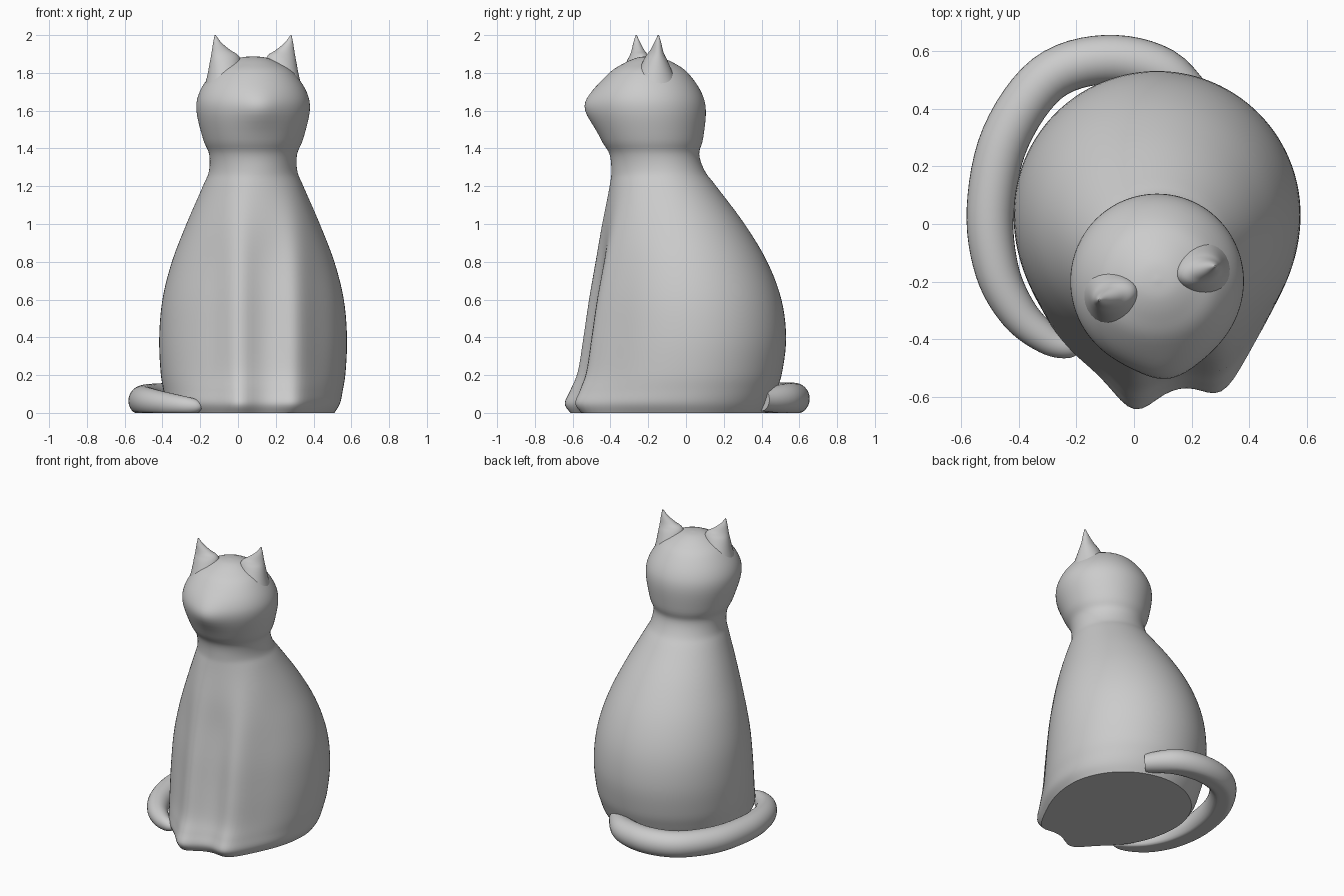
import bpy, bmesh, math
from mathutils import Vector

cube = bpy.data.objects.get("Cube")
if cube:
    bpy.data.objects.remove(cube, do_unlink=True)

grey = bpy.data.materials.new("plain grey")
grey.use_nodes = True
grey.diffuse_color = (0.6, 0.6, 0.6, 1)
grey.node_tree.nodes["Principled BSDF"].inputs["Base Color"].default_value = (0.6, 0.6, 0.6, 1)


def smooth_rows(rows, steps):
    """Catmull-Rom interpolation through rows of numbers."""
    rows = [Vector(r) for r in rows]
    out = []
    last = len(rows) - 1
    for i in range(last):
        a, b, c, d = rows[max(i - 1, 0)], rows[i], rows[i + 1], rows[min(i + 2, last)]
        for s in range(steps):
            t = s / steps
            out.append(b + ((c - a) * t + (2 * a - 5 * b + 4 * c - d) * t**2
                            + (3 * b - a - 3 * c + d) * t**3) / 2)
    return out + [rows[-1]]


def loft(name, rings):
    """Skin closed rings of points and cap both ends."""
    bm = bmesh.new()
    loops = [[bm.verts.new(p) for p in ring] for ring in rings]
    n = len(loops[0])
    for lo, hi in zip(loops, loops[1:]):
        for i in range(n):
            j = (i + 1) % n
            bm.faces.new((lo[i], lo[j], hi[j], hi[i]))
    bm.faces.new(loops[0][::-1])
    bm.faces.new(loops[-1])
    bmesh.ops.recalc_face_normals(bm, faces=bm.faces)
    mesh = bpy.data.meshes.new(name)
    bm.to_mesh(mesh)
    bm.free()
    mesh.materials.append(grey)
    obj = bpy.data.objects.new(name, mesh)
    bpy.context.collection.objects.link(obj)
    bpy.ops.object.select_all(action="DESELECT")
    obj.select_set(True)
    bpy.context.view_layer.objects.active = obj
    bpy.ops.object.shade_smooth_by_angle(angle=math.radians(50))
    return obj


def bell(x, centre, width):
    return math.exp(-((x - centre) / width) ** 2 / 2)


def angles(n):
    return [2 * math.pi * i / n for i in range(n)]


MID = 0.08  # x of the body axis

# Body and head: height, half width, front y, back y, leg ridge depth
profile = [
    (0, .43, -.55, .42, .07), (.05, .46, -.57, .45, .08), (.12, .475, -.55, .48, .07),
    (.22, .49, -.52, .51, .06), (.4, .497, -.49, .53, .06), (.6, .48, -.465, .505, .055),
    (.8, .43, -.44, .43, .045), (1, .353, -.425, .31, .025), (1.2, .266, -.4, .16, .008),
    (1.28, .234, -.395, .1, 0), (1.37, .233, -.405, .07, 0), (1.45, .265, -.45, .09, 0),
    (1.6, .3, -.505, .105, 0), (1.7, .283, -.485, .08, 0), (1.8, .215, -.405, .01, 0),
    (1.85, .14, -.33, -.06, 0), (1.88, .07, -.26, -.13, 0), (1.888, .005, -.2, -.19, 0),
]


def body_ring(row):
    z, half, front, back, ridge = row
    cy = back - half  # the back half is round
    nose = .032 * bell(z, 1.62, .07)
    ring = []
    for t in angles(112):
        x, s = MID + half * math.cos(t), math.sin(t)
        if s > 0:
            y = cy + half * s
        else:
            y = cy + (cy - front) * s
            fade = min(1, -2 * s)
            y -= fade * ridge * (bell(x, 0, .065) + bell(x, .31, .065))
            y -= fade * nose * bell(x, .12, .08)
        ring.append((x, y, z))
    return ring


loft("body_and_head", [body_ring(r) for r in smooth_rows(profile, 5)])

# Ears: height, inner edge, outer edge, half thickness; set across a turned axis
ear_rows = [
    (1.68, .06, .275, .14), (1.78, .065, .25, .1), (1.86, .07, .236, .065),
    (1.895, .085, .23, .045), (1.92, .125, .226, .032), (1.96, .175, .22, .018),
    (2, .206, .212, .003),
]
across, forward = Vector((.96, .28, 0)), Vector((.28, -.96, 0))
for name, side in (("left_ear", 1), ("right_ear", -1)):
    rings = []
    for z, inner, outer, thick in smooth_rows(ear_rows, 5):
        mid, half = (inner + outer) / 2, (outer - inner) / 2
        rings.append([Vector((MID, -.205, z)) + across * side * (mid + half * math.cos(t))
                      + forward * thick * math.sin(t) for t in angles(32)])
    loft(name, rings)

# Tail: x, y, z, radius; curls round the right side and rests flat on the ground
tail_rows = [
    (.24, .4, .07, .06), (.1, .53, .075, .08), (-.1, .57, .075, .085), (-.3, .505, .075, .085),
    (-.445, .3, .07, .085), (-.498, .05, .065, .082), (-.475, -.16, .058, .076),
    (-.4, -.31, .048, .066), (-.3, -.4, .04, .052), (-.22, -.43, .035, .036),
    (-.185, -.435, .033, .006),
]
path = smooth_rows(tail_rows, 6)
tail = []
for i, row in enumerate(path):
    ahead = path[min(i + 1, len(path) - 1)].xyz - path[max(i - 1, 0)].xyz
    sideways = ahead.cross(Vector((0, 0, 1))).normalized()
    ring = []
    for t in angles(32):
        p = row.xyz + row.w * (sideways * math.cos(t) + Vector((0, 0, math.sin(t))))
        p.z = max(p.z, 0)
        ring.append(p)
    tail.append(ring)
loft("tail", tail)
